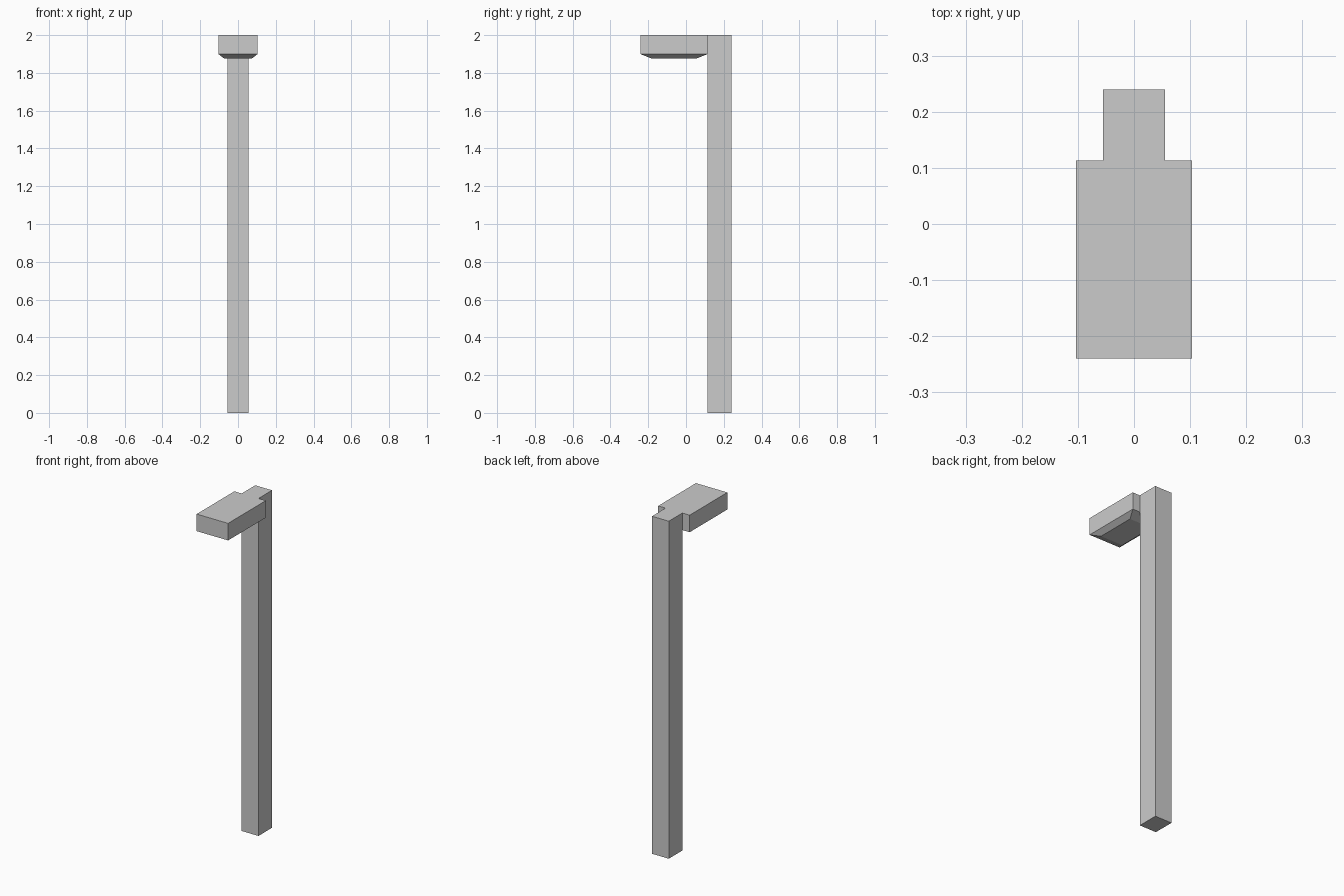
import bpy
import bmesh

if "Cube" in bpy.data.objects:
    bpy.data.objects.remove(bpy.data.objects["Cube"])


def loft_box(name, sections):
    """Stack rectangular sections (x half-width, y min, y max, z) into a closed solid."""
    bm = bmesh.new()
    rings = [[bm.verts.new(p) for p in ((-hx, y0, z), (hx, y0, z), (hx, y1, z), (-hx, y1, z))]
             for hx, y0, y1, z in sections]
    bm.faces.new(rings[0][::-1])
    bm.faces.new(rings[-1])
    for low, high in zip(rings, rings[1:]):
        for i in range(4):
            j = (i + 1) % 4
            bm.faces.new((low[i], low[j], high[j], high[i]))
    bmesh.ops.recalc_face_normals(bm, faces=bm.faces)
    mesh = bpy.data.meshes.new(name)
    bm.to_mesh(mesh)
    bm.free()
    obj = bpy.data.objects.new(name, mesh)
    bpy.context.collection.objects.link(obj)
    return obj


FRONT, JOINT, BACK, TOP = -0.24, 0.113, 0.24, 2.0

# Upright post at the back
loft_box("post", [(0.055, JOINT, BACK, 0.0), (0.055, JOINT, BACK, TOP)])

# Lamp head with a tapered underside
loft_box("lamp_head", [
    (0.073, -0.182, 0.055, 1.876),
    (0.103, FRONT, JOINT, 1.899),
    (0.103, FRONT, JOINT, TOP),
])
